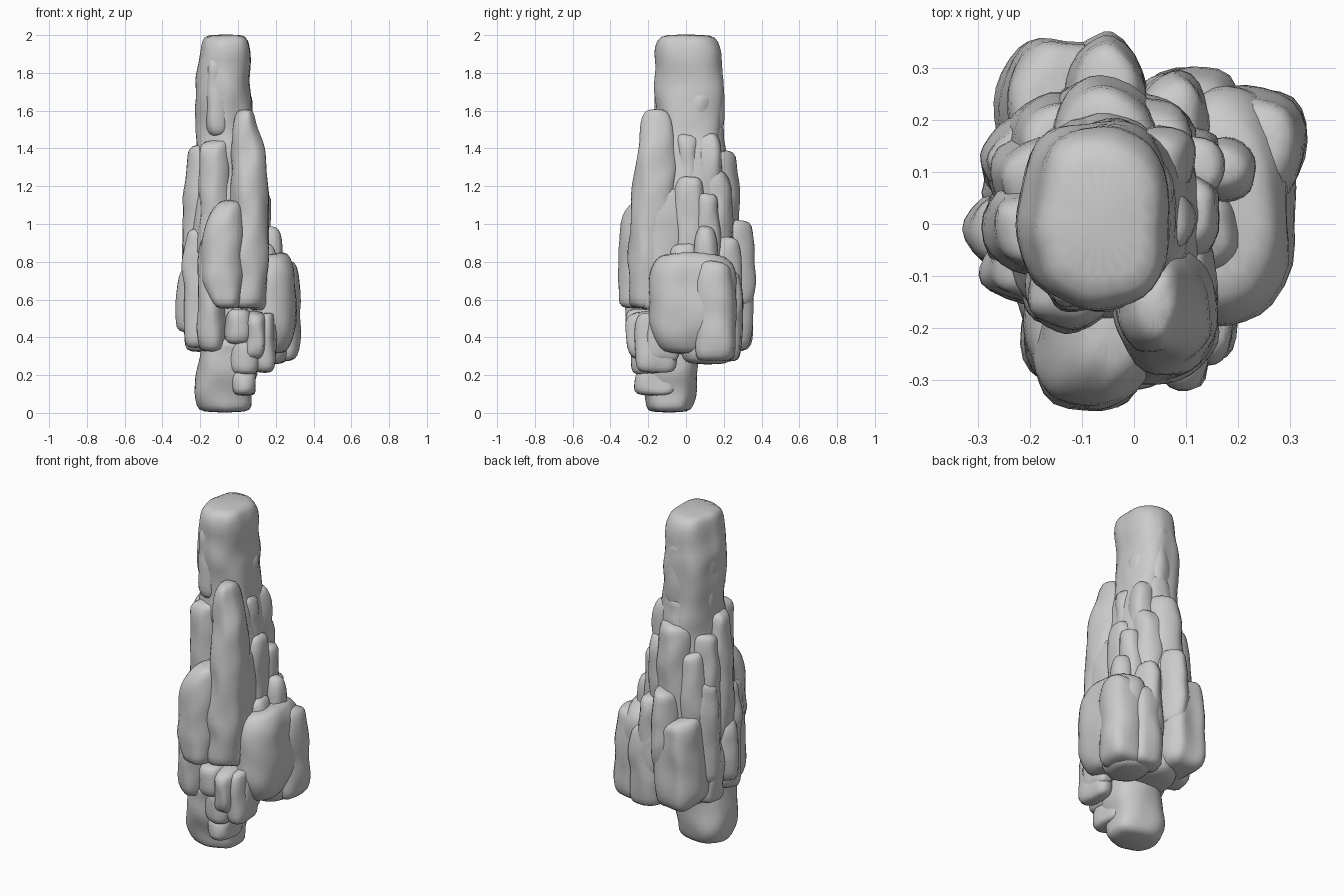
import bpy, bmesh, math, random
from mathutils import Vector, noise


def lerp_row(rows, z):
    # Bounds (x0, x1, y0, y1) at a height
    for a, b in zip(rows, rows[1:]):
        if z <= b[0]:
            t = max(0, (z - a[0]) / (b[0] - a[0]))
            return [p + (q - p) * t for p, q in zip(a[1:], b[1:])]
    return rows[-1][1:]


def chunk(name, rows, seed, sides=12, rough=0.18, cap=0.75, power=2.9, tilt=0.35):
    """Craggy column through bounding rows (z, x0, x1, y0, y1)."""
    rng = random.Random(seed)
    z0, z1 = rows[0][0], rows[-1][0]
    edge = min(0.03, (z1 - z0) * 0.12)
    n = max(3, round((z1 - z0) / 0.075))
    heights = [z0] + [z0 + edge + (z1 - z0 - 2 * edge) * i / n for i in range(n + 1)] + [z1]
    flute = [rng.uniform(-0.7, 0.15) * rough for _ in range(sides)]
    turn = [(i + 0.5 + rng.uniform(-0.25, 0.25)) * 2 * math.pi / sides for i in range(sides)]
    lean = rng.uniform(0, 2 * math.pi)
    offset = Vector((seed * 3.7, seed * 1.3, 0))
    bm = bmesh.new()
    rings = []
    for k, z in enumerate(heights):
        x0, x1, y0, y1 = lerp_row(rows, z)
        end = k in (0, len(heights) - 1)
        ring = []
        for i, a in enumerate(turn):
            c, s = math.cos(a), math.sin(a)
            r = (abs(c) ** power + abs(s) ** power) ** (-1 / power)
            d = noise.noise(Vector((c * 1.5, s * 1.5, z * 6)) + offset)
            r *= (1.05 + flute[i] + d * rough) * (cap if end else 1)
            p = Vector(((x0 + x1) / 2 + c * r * (x1 - x0) / 2,
                        (y0 + y1) / 2 + s * r * (y1 - y0) / 2, z))
            q = noise.noise_vector(p * 11 + offset) * 0.022
            p.x += q.x
            p.y += q.y
            p.z += 0 if end else rng.uniform(-0.3, 0.3) * edge
            # Slanted top
            if k >= len(heights) - 2:
                p.z -= tilt * (x1 - x0) / 2 * (1 - math.cos(a - lean)) / 2
            ring.append(bm.verts.new(p))
        rings.append(ring)
    for lo, hi in zip(rings, rings[1:]):
        for i in range(sides):
            j = (i + 1) % sides
            bm.faces.new((lo[i], lo[j], hi[j], hi[i]))
    bm.faces.new(rings[0][::-1])
    bm.faces.new(rings[-1])
    me = bpy.data.meshes.new(name)
    bm.to_mesh(me)
    bm.free()
    ob = bpy.data.objects.new(name, me)
    bpy.context.collection.objects.link(ob)
    for p in me.polygons:
        p.use_smooth = True
    mod = ob.modifiers.new("soften", "SUBSURF")
    mod.levels = mod.render_levels = 1
    return ob


def slab(name, x0, x1, y0, y1, z0, z1, seed, top=0.78, bottom=0.9, **kw):
    """Simple column that narrows towards both ends."""
    cx, cy = (x0 + x1) / 2, (y0 + y1) / 2

    def row(z, s):
        return (z, cx + (x0 - cx) * s, cx + (x1 - cx) * s, cy + (y0 - cy) * s, cy + (y1 - cy) * s)
    h = z1 - z0
    return chunk(name, [row(z0, bottom), row(z0 + h * 0.2, 1), row(z0 + h * 0.7, 1),
                        row(z1, top)], seed, **kw)


# Main spire
chunk("main_spire", [(0.30, -.17, .12, -.18, .18), (0.60, -.24, .14, -.22, .24),
                     (1.00, -.24, .14, -.20, .24), (1.30, -.21, .12, -.16, .20),
                     (1.46, -.215, .085, -.15, .19), (1.60, -.22, .07, -.16, .195),
                     (1.80, -.215, .07, -.16, .195), (1.92, -.195, .065, -.16, .18),
                     (2.005, -.18, .05, -.15, .155)],
      1, sides=20, rough=0.1, cap=0.84, power=2.5, tilt=0)

# Foot of the rock
chunk("foot", [(0.00, -.21, .06, -.215, .03), (0.10, -.235, .065, -.22, .055),
               (0.20, -.22, .09, -.25, .055), (0.42, -.18, .10, -.27, .08)],
      2, sides=16, rough=0.1, cap=0.85)
slab("foot_knob", -.04, .10, -.27, -.04, .09, .26, 3)

# Pointed front spire
chunk("front_spire", [(0.55, -.05, .14, -.31, -.08), (0.80, -.05, .16, -.31, -.06),
                      (1.20, -.03, .155, -.28, -.05), (1.42, -.03, .14, -.26, -.05),
                      (1.53, -.025, .11, -.24, -.07), (1.61, -.01, .08, -.20, -.11)],
      4, sides=16, rough=0.13, tilt=0)

# Broad front slabs
chunk("front_slab", [(0.55, -.13, .02, -.35, -.1), (0.70, -.19, .03, -.365, -.1),
                     (0.95, -.19, .03, -.36, -.1), (1.05, -.15, .02, -.34, -.1),
                     (1.13, -.10, .01, -.29, -.12)], 5, sides=16, rough=0.12, tilt=.1)
slab("front_left_leg", -.215, -.07, -.315, -.06, .32, .95, 6)
slab("front_left_column", -.215, -.03, -.21, -.03, .6, 1.46, 7)
slab("front_right_slab", .03, .165, -.25, .0, .54, 1.2, 8)

# Slabs up the left side
side_slabs = [
    (-.285, -.10, -.10, .08, .50, 1.44), (-.275, -.10, .0, .17, .45, 1.33),
    (-.30, -.10, .05, .21, .45, 1.08), (-.33, -.12, -.09, .06, .42, .82),
    (-.29, -.10, -.16, .0, .34, 1.00), (-.29, -.08, .0, .18, .32, .74)]
for i, b in enumerate(side_slabs):
    slab(f"left_slab_{i + 1}", *b, 10 + i)

# Slabs up the back
back_slabs = [
    (-.17, .05, .06, .28, .45, 1.40), (-.24, -.05, .05, .25, .45, 1.24),
    (-.05, .12, .05, .25, .40, 1.30), (-.13, .02, .14, .36, .55, 1.03),
    (-.15, .05, .06, .21, 1.15, 1.56), (.0, .15, .08, .295, .35, .95)]
for i, b in enumerate(back_slabs):
    slab(f"back_slab_{i + 1}", *b, 20 + i)
chunk("back_boulder", [(0.32, -.22, -.02, .06, .34), (0.42, -.255, .0, .05, .355),
                       (0.65, -.255, .0, .05, .355), (0.88, -.235, -.01, .05, .345)],
      27, sides=18, rough=0.1, power=4)

# Slabs up the right side
right_slabs = [
    (-.02, .125, -.06, .09, .8, 1.49), (-.02, .12, .05, .195, .7, 1.49),
    (.03, .17, -.07, .11, .6, 1.26), (.04, .17, .04, .19, .5, 1.17),
    (.10, .235, .04, .17, .5, 1.00), (.08, .21, -.10, .06, .5, .91)]
for i, b in enumerate(right_slabs):
    slab(f"right_slab_{i + 1}", *b, 30 + i)

# Large boulder on the right
chunk("right_boulder", [(0.31, .06, .25, -.12, .20), (0.40, .06, .295, -.17, .23),
                        (0.60, .05, .31, -.19, .25), (0.75, .05, .295, -.18, .25),
                        (0.86, .05, .26, -.14, .20)],
      40, sides=18, rough=0.11, cap=0.85, power=3.6)
slab("right_boulder_back", .08, .33, .04, .265, .27, .82, 41, rough=0.1, power=4)
slab("right_boulder_under", .02, .27, -.03, .26, .255, .5, 42)
slab("back_right_block", .0, .21, .10, .305, .27, .78, 43)
slab("underside", -.20, .1, -.1, .24, .28, .6, 44)

# Cluster of knobs below the front spire
knobs = [
    (-.07, .07, -.325, -.1, .36, .56), (.03, .15, -.315, -.1, .28, .55),
    (-.05, .12, -.29, -.1, .20, .41), (.09, .195, -.275, -.05, .21, .54),
    (.10, .205, -.2, -.03, .27, .62)]
for i, b in enumerate(knobs):
    slab(f"front_knob_{i + 1}", *b, 50 + i, top=0.9, rough=0.12, power=4)

# Raised ribs on the top of the spire
ribs = [
    (-.17, -.05, -.165, -.03, 1.46, 1.90), (-.22, -.09, -.04, .1, 1.4, 1.82),
    (-.13, .02, .06, .20, 1.45, 1.88), (-.05, .075, .0, .14, 1.4, 1.72)]
for i, b in enumerate(ribs):
    slab(f"top_rib_{i + 1}", *b, 60 + i)
